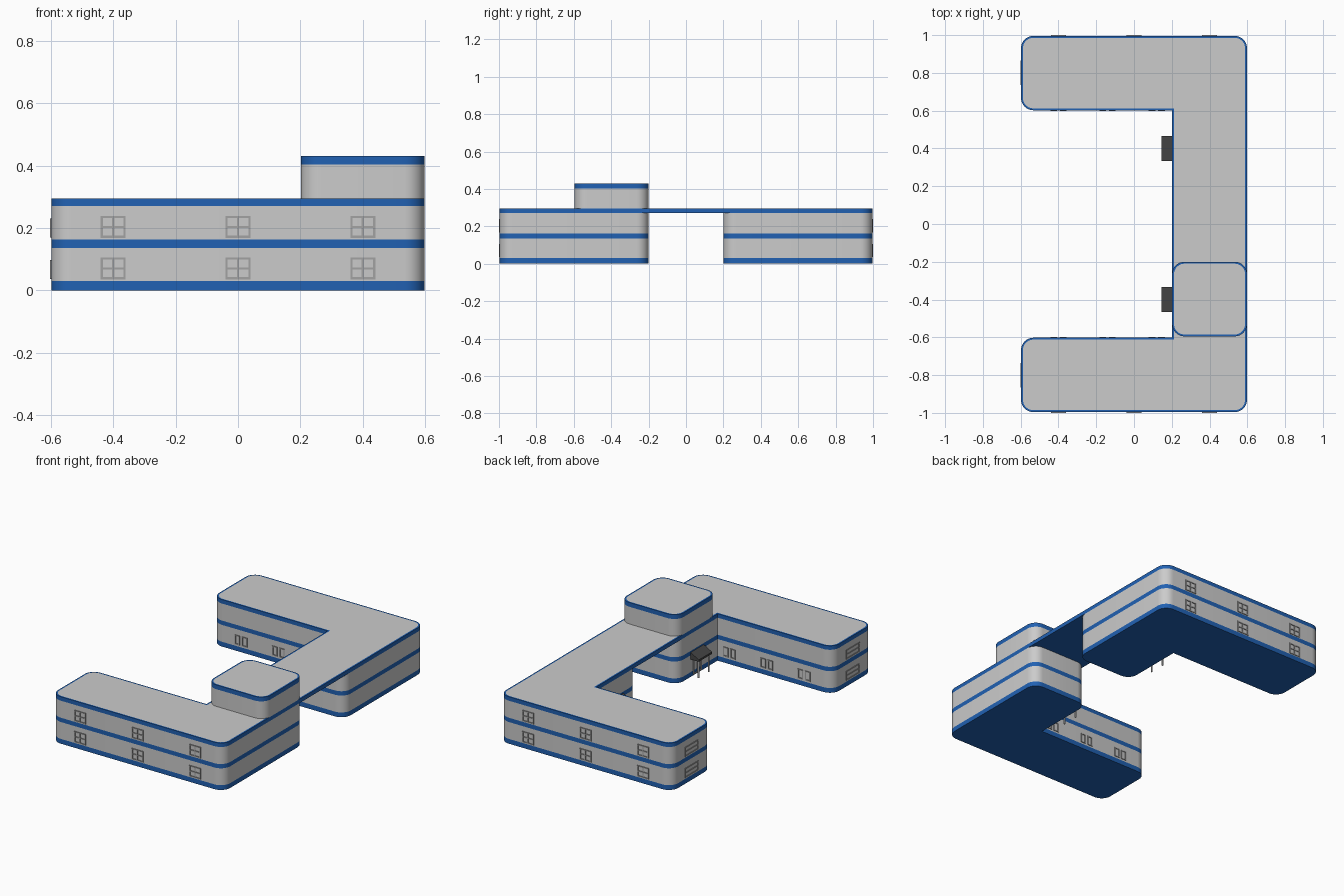
import bpy, bmesh, math
from mathutils import Vector

if "Cube" in bpy.data.objects:
    bpy.data.objects.remove(bpy.data.objects["Cube"])


def material(name, rgb):
    m = bpy.data.materials.new(name)
    m.diffuse_color = (*rgb, 1)
    m.use_nodes = True
    m.node_tree.nodes["Principled BSDF"].inputs["Base Color"].default_value = m.diffuse_color
    return m


WALL = material("wall_grey", (0.8, 0.8, 0.8))
BLUE = material("band_blue", (0.015, 0.12, 0.45))
FRAME = material("frame_grey", (0.36, 0.36, 0.36))
DARK = material("canopy_dark", (0.06, 0.06, 0.06))
R = 0.065


def rounded(points, steps=8):
    """Outline from (x, y, radius) corners, with square corners rounded by quarter arcs."""
    out = []
    for i, (x, y, r) in enumerate(points):
        p = Vector((x, y))
        if not r:
            out.append(p)
            continue
        a = (Vector(points[i - 1][:2]) - p).normalized() * r
        b = (Vector(points[(i + 1) % len(points)][:2]) - p).normalized() * r
        c = p + a + b
        for k in range(steps + 1):
            t = math.pi / 2 * k / steps
            out.append(c - b * math.cos(t) - a * math.sin(t))
    return out


def finish(name, bm, mats):
    bmesh.ops.recalc_face_normals(bm, faces=bm.faces)
    me = bpy.data.meshes.new(name)
    bm.to_mesh(me)
    bm.free()
    for m in mats:
        me.materials.append(m)
    ob = bpy.data.objects.new(name, me)
    bpy.context.collection.objects.link(ob)
    return ob


def storeys(name, outline, levels, bands, rim=0):
    """Solid with stacked wall strips; bands gives 0 (wall) or 1 (blue) per strip."""
    bm = bmesh.new()
    rings = [[bm.verts.new((p.x, p.y, z)) for p in outline] for z in levels]
    n = len(outline)
    for lo, hi, mat in zip(rings, rings[1:], bands):
        for i in range(n):
            j = (i + 1) % n
            f = bm.faces.new((lo[i], lo[j], hi[j], hi[i]))
            f.material_index = mat
    bm.faces.new(rings[0][::-1]).material_index = bands[0]
    top = bm.faces.new(rings[-1])
    top.material_index = bands[-1]
    if rim:
        # Grey roof surface inside a thin blue rim
        bm.normal_update()
        bmesh.ops.inset_region(bm, faces=[top], thickness=rim, use_even_offset=True)
        top.material_index = 0
    ob = finish(name, bm, [WALL, BLUE])
    bpy.ops.object.select_all(action='DESELECT')
    ob.select_set(True)
    bpy.context.view_layer.objects.active = ob
    bpy.ops.object.shade_smooth_by_angle(angle=math.radians(30))
    return ob


def boxes(name, items, mat):
    """Several (centre, size) boxes in one object."""
    bm = bmesh.new()
    for c, s in items:
        vs = bmesh.ops.create_cube(bm, size=1)["verts"]
        for v in vs:
            v.co = Vector([v.co[k] * s[k] + c[k] for k in range(3)])
    return finish(name, bm, [mat])


def window(name, centre, w, h, axis, cols=2, rows=2, bar=0.007, depth=0.008):
    """Window grid lying in a wall; axis is the wall direction (0 = x, 1 = y)."""
    items = []

    def add(u, v, su, sv):
        c, s = list(centre), [depth] * 3
        c[axis] += u
        c[2] += v
        s[axis], s[2] = su, sv
        items.append((c, s))
    for i in range(cols + 1):
        add((w - bar) * (i / cols - 0.5), 0, bar, h)
    for j in range(rows + 1):
        add(0, (h - bar) * (j / rows - 0.5), w, bar)
    return boxes(name, items, FRAME)


X, Y = 0.598, 0.996

# Two L-shaped wings
wing = [(-X, -Y, R), (X, -Y, R), (X, -0.2, R), (0.202, -0.2, R), (0.202, -0.602, 0), (-X, -0.602, R)]
for name, pts in (("front_wing", wing), ("back_wing", [(x, -y, r) for x, y, r in wing[::-1]])):
    storeys(name, rounded(pts), [0, 0.03, 0.136, 0.163, 0.27], [1, 0, 1, 0])

# Common roof bridging the gap between the wings
roof = [(-X, -Y, R), (X, -Y, R), (X, Y, R), (-X, Y, R),
        (-X, 0.602, R), (0.202, 0.602, 0), (0.202, -0.602, 0), (-X, -0.602, R)]
storeys("roof_slab", rounded(roof), [0.27, 0.295], [1], rim=0.01)

# Rooftop block
block = [(0.202, -0.595, R), (X, -0.595, R), (X, -0.2, R), (0.202, -0.2, R)]
storeys("rooftop_block", rounded(block), [0.295, 0.403, 0.43], [0, 1], rim=0.01)

for side, tag in ((-1, "front"), (1, "back")):
    for z, floor in ((0.07, "lower"), (0.203, "upper")):
        # Four-pane windows on the long outer walls
        for i, x in enumerate((-0.4, 0, 0.4)):
            window(f"{tag}_{floor}_window_{i}", (x, side * Y, z), 0.08, 0.07, 0)
        # Wide windows on the wing ends
        window(f"{tag}_{floor}_end_window", (-X, side * 0.8, z - 0.003), 0.13, 0.06, 1, cols=1)
    # Paired small windows on the courtyard walls
    for i, x in enumerate((-0.4, -0.14, 0.12)):
        for k, dx in enumerate((-0.025, 0.025)):
            window(f"{tag}_court_window_{i}_{k}", (x + dx, side * 0.602, 0.07), 0.036, 0.06, 0, cols=1, rows=1)

    # Entrance with door frame, posts and sloping canopy
    yc = side * 0.4
    window(f"{tag}_door", (0.202, yc, 0.055), 0.08, 0.1, 1, cols=2, rows=1)
    boxes(f"{tag}_porch_posts", [((0.157, yc + d, 0.055), (0.008, 0.008, 0.11)) for d in (-0.05, 0.05)], WALL)
    bm = bmesh.new()
    profile = [(0.205, 0.11), (0.145, 0.11), (0.145, 0.122), (0.205, 0.155)]
    f = bm.faces.new([bm.verts.new((x, yc - 0.066, z)) for x, z in profile])
    ext = bmesh.ops.extrude_face_region(bm, geom=[f])["geom"]
    bmesh.ops.translate(bm, vec=(0, 0.132, 0), verts=[g for g in ext if isinstance(g, bmesh.types.BMVert)])
    finish(f"{tag}_canopy", bm, [DARK])
